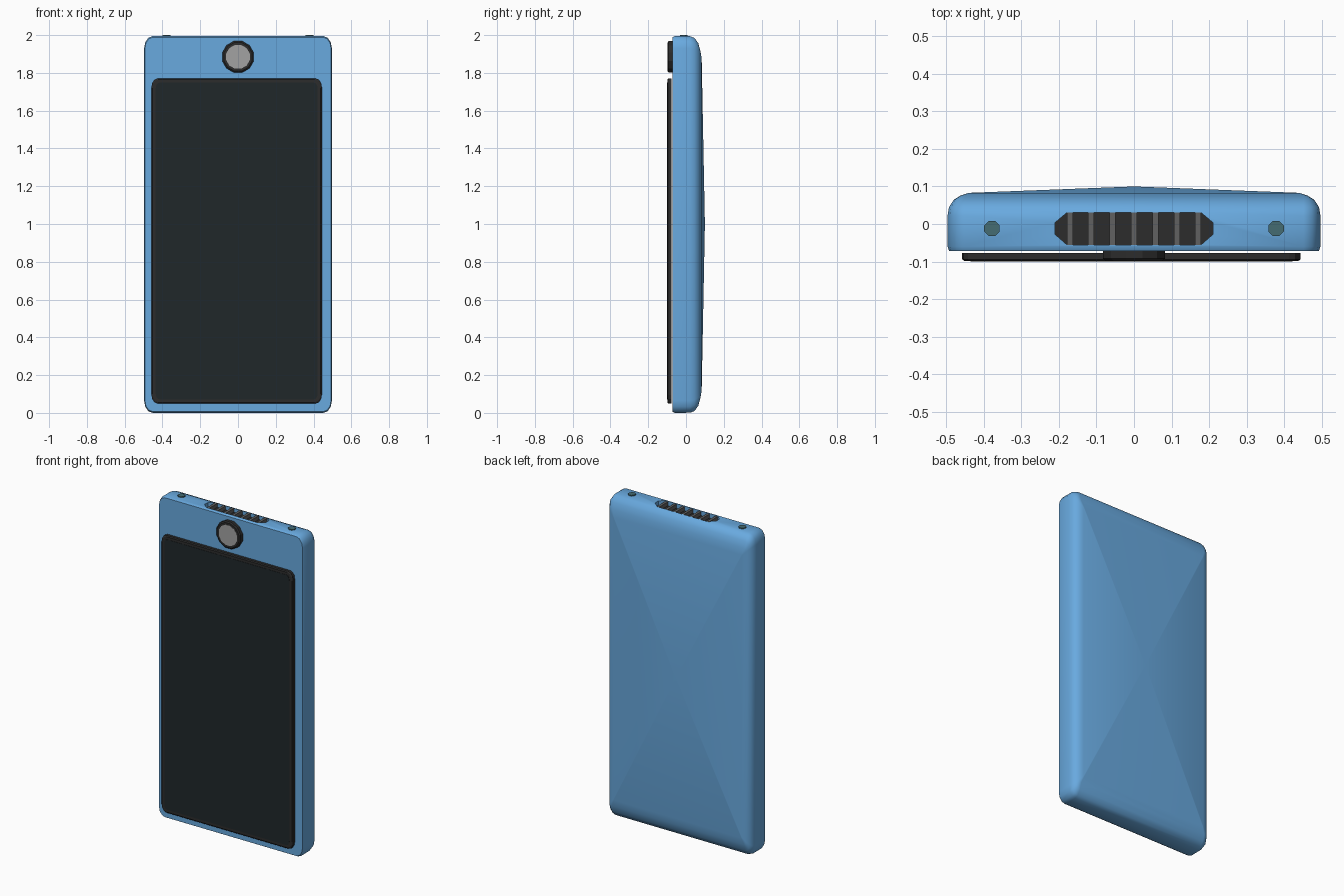
import bpy, bmesh, math
from mathutils import Matrix

if "Cube" in bpy.data.objects:
    bpy.data.objects.remove(bpy.data.objects["Cube"])


def material(name, rgb):
    m = bpy.data.materials.new(name)
    m.diffuse_color = (*rgb, 1)
    m.use_nodes = True
    m.node_tree.nodes["Principled BSDF"].inputs["Base Color"].default_value = m.diffuse_color
    return m


BLUE = material("blue_shell", (0.14, 0.40, 0.74))
BLACK = material("black_plastic", (0.025, 0.025, 0.025))
GLASS = material("dark_glass", (0.014, 0.02, 0.023))
TEAL = material("teal_screw", (0.06, 0.15, 0.17))
GREY = material("grey_metal", (0.36, 0.36, 0.36))
RIB = material("rib_grey", (0.12, 0.12, 0.12))


def rounded(x0, x1, z0, z1, rx, rz, n=3):
    """Outline of a rectangle with elliptical corners."""
    pts = []
    corners = [(x1 - rx, z1 - rz), (x0 + rx, z1 - rz), (x0 + rx, z0 + rz), (x1 - rx, z0 + rz)]
    for q, (cx, cz) in enumerate(corners):
        for i in range(n + 1):
            a = math.pi / 2 * (q + i / n)
            pts.append((cx + rx * math.cos(a), cz + rz * math.sin(a)))
    return pts


def loft(name, rings, mat, apex=None, smooth=None):
    """Skin (y, outline) rings front to back; close with caps or an apex."""
    bm = bmesh.new()
    loops = [[bm.verts.new((x, y, z)) for x, z in pts] for y, pts in rings]
    n = len(loops[0])
    for a, b in zip(loops, loops[1:]):
        for i in range(n):
            j = (i + 1) % n
            bm.faces.new((a[i], a[j], b[j], b[i]))
    bm.faces.new(loops[0])
    if apex:
        tip = bm.verts.new(apex)
        for i in range(n):
            bm.faces.new((loops[-1][i], loops[-1][(i + 1) % n], tip))
    else:
        bm.faces.new(loops[-1])
    return finish(name, bm, mat, smooth)


def finish(name, bm, mat, smooth=None):
    bmesh.ops.recalc_face_normals(bm, faces=bm.faces)
    me = bpy.data.meshes.new(name)
    bm.to_mesh(me)
    bm.free()
    me.materials.append(mat)
    ob = bpy.data.objects.new(name, me)
    bpy.context.collection.objects.link(ob)
    if smooth:
        bpy.ops.object.select_all(action='DESELECT')
        ob.select_set(True)
        bpy.context.view_layer.objects.active = ob
        bpy.ops.object.shade_smooth_by_angle(angle=math.radians(smooth))
    return ob


def prism(name, pts, z0, z1, mat):
    """Vertical prism over an xy outline."""
    bm = bmesh.new()
    f = bm.faces.new([bm.verts.new((x, y, z0)) for x, y in pts])
    top = bmesh.ops.extrude_face_region(bm, geom=[f])["geom"]
    bmesh.ops.translate(bm, vec=(0, 0, z1 - z0), verts=[v for v in top if isinstance(v, bmesh.types.BMVert)])
    return finish(name, bm, mat)


def circle(r, cx, cy, n):
    return [(cx + r * math.cos(math.tau * (i + .5) / n), cy + r * math.sin(math.tau * (i + .5) / n))
            for i in range(n)]


# Shell: flat front, straight walls, rounded shoulder, shallow pyramid back
T = 1.995
steps = [(-0.072, .004, .007), (-0.06, 0, 0), (0.022, 0, .001), (0.045, .004, .01),
         (0.065, .017, .038), (0.076, .035, .078), (0.083, .057, .12)]
rings = []
for y, ix, iz in steps:
    rings.append((y, rounded(-.497 + ix, .497 - ix, iz, T - iz,
                             max(.045 - ix, .004), max(.065 - iz * .55, .004))))
shell = loft("shell", rings, BLUE, apex=(0, 0.1, 1.0), smooth=35)

# Screen: bezel frame with a chamfered rim and glass panel
SC = (-.458, .444, .05, 1.77)


def screen_ring(i, r=.03):
    return rounded(SC[0] + i, SC[1] - i, SC[2] + i, SC[3] - i, r, r * 1.5)


loft("screen_bezel", [(-.077, screen_ring(0)), (-.094, screen_ring(0)), (-.0985, screen_ring(.006))], BLACK)
loft("screen_glass", [(-.09, screen_ring(.022, .02)), (-.1, screen_ring(.022, .02))], GLASS)

# Round front button: dark ring with a grey face
loft("button_ring", [(-.06, circle(.086, 0, 1.885, 12)), (-.092, circle(.086, 0, 1.885, 12)),
                     (-.098, circle(.078, 0, 1.885, 12))], BLACK)
loft("button_face", [(-.08, circle(.065, 0, 1.885, 12)), (-.099, circle(.065, 0, 1.885, 12))], GREY)

# Recessed slot in the top with a dark floor and ribs
slot = [(-.21, -.028), (-.178, -.056), (.178, -.056), (.21, -.028),
        (.21, .004), (.178, .031), (-.178, .031), (-.21, .004)]
cutter = prism("slot_cutter", slot, T - .035, T + .05, BLACK)
cutter.hide_render = True
cutter.hide_set(True)
cut = shell.modifiers.new("slot", 'BOOLEAN')
cut.object = cutter
cut.operation = 'DIFFERENCE'
cut.solver = 'EXACT'
shell.modifiers.move(len(shell.modifiers) - 1, 0)
prism("slot_floor", slot, T - .036, T - .028, BLACK)
for i in range(7):
    x = (i - 3) * .057
    prism(f"slot_rib_{i + 1}", [(x - .008, -.056), (x + .008, -.056), (x + .008, .031), (x - .008, .031)],
          T - .03, T - .004, RIB)

# Two small screws on the top edge
for side, x in (("left", -.379), ("right", .379)):
    prism(f"top_screw_{side}", circle(.022, x, -.012, 8), T - .02, 2.0, TEAL)
